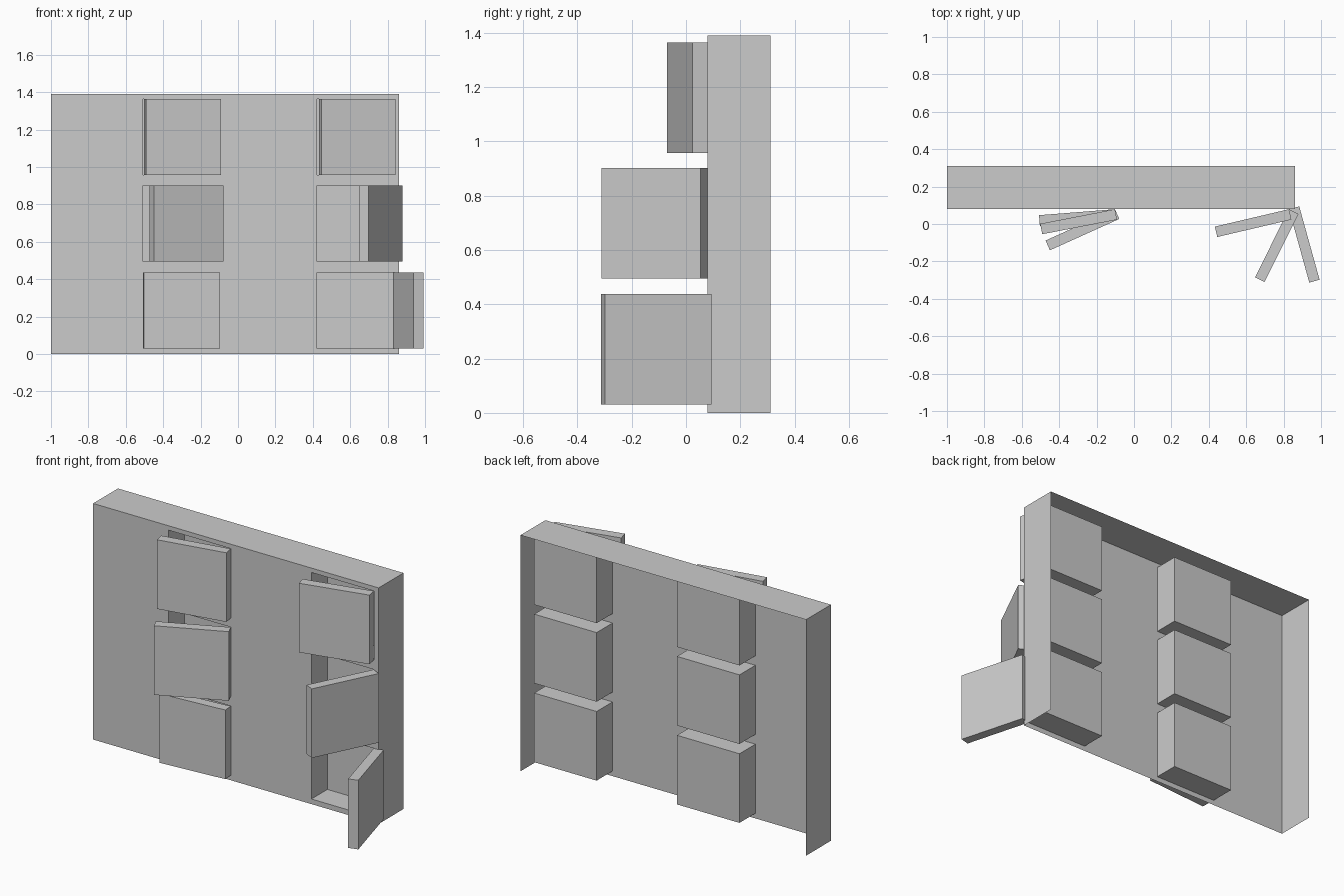
import bpy, bmesh, math
from mathutils import Matrix

if "Cube" in bpy.data.objects:
    bpy.data.objects.remove(bpy.data.objects["Cube"])

X0, X1, TOP = -1.0, 0.86, 1.39          # casing extents
FRONT, BACK, RECESS = 0.08, 0.311, 0.228  # front panel, open back, recess back
SIZE, THICK = 0.407, 0.057              # opening size, door thickness
COLS = [-0.508, 0.4225]                 # left edges of openings
ROWS = [0.03, 0.4945, 0.957]            # bottom edges of openings
# opening angle of each door, (column, row)
ANGLES = {(0, 0): 4.5, (0, 1): 24.3, (0, 2): 11,
          (1, 0): 105.5, (1, 1): 63.5, (1, 2): 13.2}


def finish(name, bm):
    bmesh.ops.remove_doubles(bm, verts=bm.verts, dist=1e-5)
    mesh = bpy.data.meshes.new(name)
    bm.to_mesh(mesh)
    bm.free()
    obj = bpy.data.objects.new(name, mesh)
    bpy.context.collection.objects.link(obj)
    return obj


def quad(bm, *pts):
    bm.faces.new([bm.verts.new(p) for p in pts])


# Casing: thin shell, open at back and bottom, front panel with six openings
bm = bmesh.new()
xs = sorted([X0, X1] + COLS + [c + SIZE for c in COLS])
zs = sorted([0, TOP] + ROWS + [r + SIZE for r in ROWS])
for i, (a, b) in enumerate(zip(xs, xs[1:])):
    for j, (c, d) in enumerate(zip(zs, zs[1:])):
        if not (i % 2 and j % 2):
            quad(bm, (a, FRONT, c), (b, FRONT, c), (b, FRONT, d), (a, FRONT, d))
    quad(bm, (a, FRONT, TOP), (b, FRONT, TOP), (b, BACK, TOP), (a, BACK, TOP))
for c, d in zip(zs, zs[1:]):
    quad(bm, (X0, BACK, c), (X0, FRONT, c), (X0, FRONT, d), (X0, BACK, d))
    quad(bm, (X1, FRONT, c), (X1, BACK, c), (X1, BACK, d), (X1, FRONT, d))

# Recesses: five-sided pockets behind each opening
for x in COLS:
    for z in ROWS:
        p = [(x, z), (x + SIZE, z), (x + SIZE, z + SIZE), (x, z + SIZE)]
        quad(bm, *[(u, RECESS, v) for u, v in p])
        for (u, v), (s, t) in zip(p, p[1:] + p[:1]):
            quad(bm, (u, FRONT, v), (u, RECESS, v), (s, RECESS, t), (s, FRONT, t))
finish("locker_casing", bm)

# Doors: slabs swung about their rear right edge
for (c, r), angle in ANGLES.items():
    bm = bmesh.new()
    bmesh.ops.create_cube(bm, size=1, matrix=Matrix.Translation(
        (-SIZE / 2, -THICK / 2, SIZE / 2)) @ Matrix.Diagonal((SIZE, THICK, SIZE, 1)))
    door = finish(f"door_column{c + 1}_row{r + 1}", bm)
    door.location = (COLS[c] + SIZE - 0.001, FRONT - 0.001, ROWS[r])
    door.rotation_euler.z = math.radians(angle)
